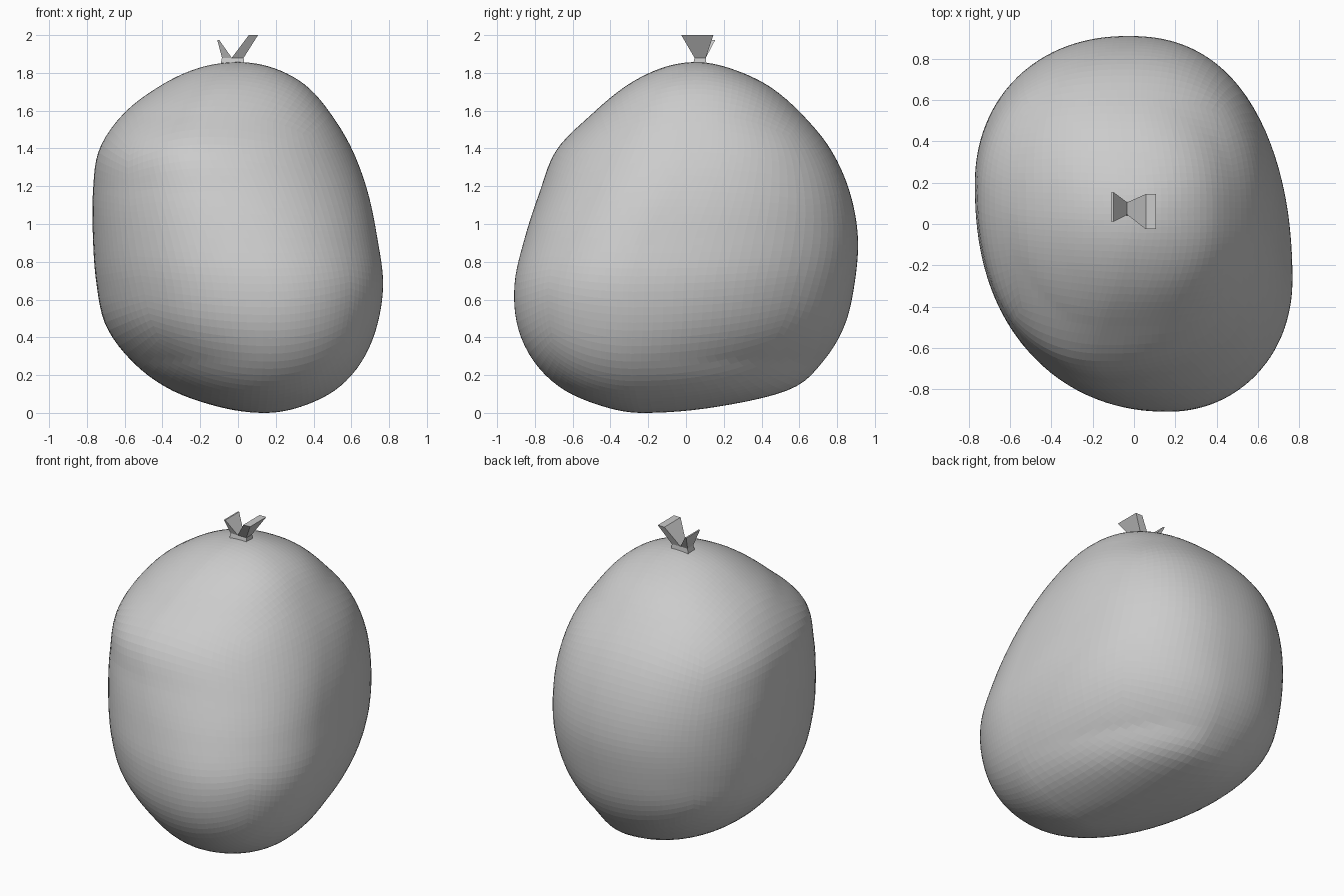
import bpy, bmesh
from math import acos, pi, sqrt

if "Cube" in bpy.data.objects:
    bpy.data.objects.remove(bpy.data.objects["Cube"])

# Outline of the lumpy body at 15 degree steps from bottom to top:
# left x, right x, front y, back y, then where each extreme sits:
# y of right, x of back, y of left, x of front
RINGS = [
    (.14, .14, -.23, -.23, -.23, .14, -.23, .14),
    (-.10, .33, -.43, .16, -.25, .08, -.10, .15),
    (-.36, .52, -.65, .55, -.27, .03, .06, .16),
    (-.56, .655, -.805, .725, -.29, .0, .14, .17),
    (-.70, .737, -.893, .84, -.28, -.01, .18, .17),
    (-.75, .768, -.907, .893, -.27, -.02, .2, .15),
    (-.768, .737, -.853, .91, -.2, -.03, .2, .06),
    (-.768, .687, -.775, .867, -.08, -.04, .18, -.06),
    (-.735, .605, -.685, .767, .03, -.05, .13, -.16),
    (-.605, .49, -.495, .61, .05, -.05, .08, -.13),
    (-.41, .36, -.315, .435, .05, -.03, .06, -.07),
    (-.21, .19, -.13, .23, .05, -.01, .05, -.03),
    (.0, .0, .05, .05, .05, .0, .05, .0),
]
# Squareness of each corner (right?, back?) at low, middle and high levels
CORNERS = {(True, True): (1.72, 2.33, 2.2), (False, False): (1.85, 2.25, 1.87),
           (True, False): (2.07, 2.1, 2.25), (False, True): (2.3, 2.14, 2.25)}
HEIGHT = 1.857


def ring_at(phi):
    """Smoothly interpolate the outline values (Catmull-Rom)."""
    f = phi / pi * 12
    i = min(int(f), 11)
    t = f - i

    def row(k):
        if k < 0:
            return [2 * a - b for a, b in zip(RINGS[0], RINGS[1])]
        if k > 12:
            return [2 * a - b for a, b in zip(RINGS[12], RINGS[11])]
        return RINGS[k]
    return [b + .5 * t * (c - a + t * (2 * a - 5 * b + 4 * c - d + t * (3 * (b - c) + d - a)))
            for a, b, c, d in zip(row(i - 1), row(i), row(i + 1), row(i + 2))]


def make_object(name, bm):
    bmesh.ops.recalc_face_normals(bm, faces=bm.faces)
    mesh = bpy.data.meshes.new(name)
    bm.to_mesh(mesh)
    bm.free()
    obj = bpy.data.objects.new(name, mesh)
    bpy.context.collection.objects.link(obj)
    return obj


# Body: cube grid rounded to a sphere, then pulled to the outline
bm = bmesh.new()
bmesh.ops.create_cube(bm, size=2)
bmesh.ops.subdivide_edges(bm, edges=bm.edges[:], cuts=31, use_grid_fill=True)
for v in bm.verts:
    x, y, z = v.co
    v.co = (x * sqrt(1 - y*y/2 - z*z/2 + y*y*z*z/3),
            y * sqrt(1 - z*z/2 - x*x/2 + z*z*x*x/3),
            z * sqrt(1 - x*x/2 - y*y/2 + x*x*y*y/3))
    n = v.co.normalized()
    left, right, front, back, yr, xb, yl, xf = ring_at(acos(max(-1, min(1, -n.z))))
    r = sqrt(n.x**2 + n.y**2)
    c, s = (n.x / r, n.y / r) if r > 1e-6 else (0, 0)
    low, mid, high = CORNERS[(c >= 0, s >= 0)]
    t = max(-1, min(1, n.z / .7))
    p = mid + t * (high - low) / 2 + t * t * ((high + low) / 2 - mid)
    if r > 1e-6:
        k = (abs(c)**p + abs(s)**p) ** (-1 / p)
        c, s = c * k, s * k
    cx = xb if s >= 0 else xf
    cy = yr if c >= 0 else yl
    v.co = (cx + ((right - cx) if c >= 0 else (cx - left)) * c,
            cy + ((back - cy) if s >= 0 else (cy - front)) * s,
            HEIGHT / 2 * (1 + n.z))
make_object("body", bm)


def tapered_block(name, bottom, top):
    """Block from two rectangles given as (x0, x1, y0, y1, z)."""
    bm = bmesh.new()
    bmesh.ops.create_cube(bm, size=2)
    for v in bm.verts:
        x0, x1, y0, y1, z = top if v.co.z > 0 else bottom
        v.co = (x1 if v.co.x > 0 else x0, y1 if v.co.y > 0 else y0, z)
    return make_object(name, bm)


# Knot and its two flaring flaps
tapered_block("knot", (-.095, .035, .035, .11, 1.83), (-.085, .03, .045, .105, 1.88))
tapered_block("left_flap", (-.085, -.033, .045, .105, 1.88), (-.11, -.1, .01, .155, 1.975))
tapered_block("right_flap", (-.033, .03, .045, .105, 1.88), (.057, .106, -.025, .145, 2.0))
